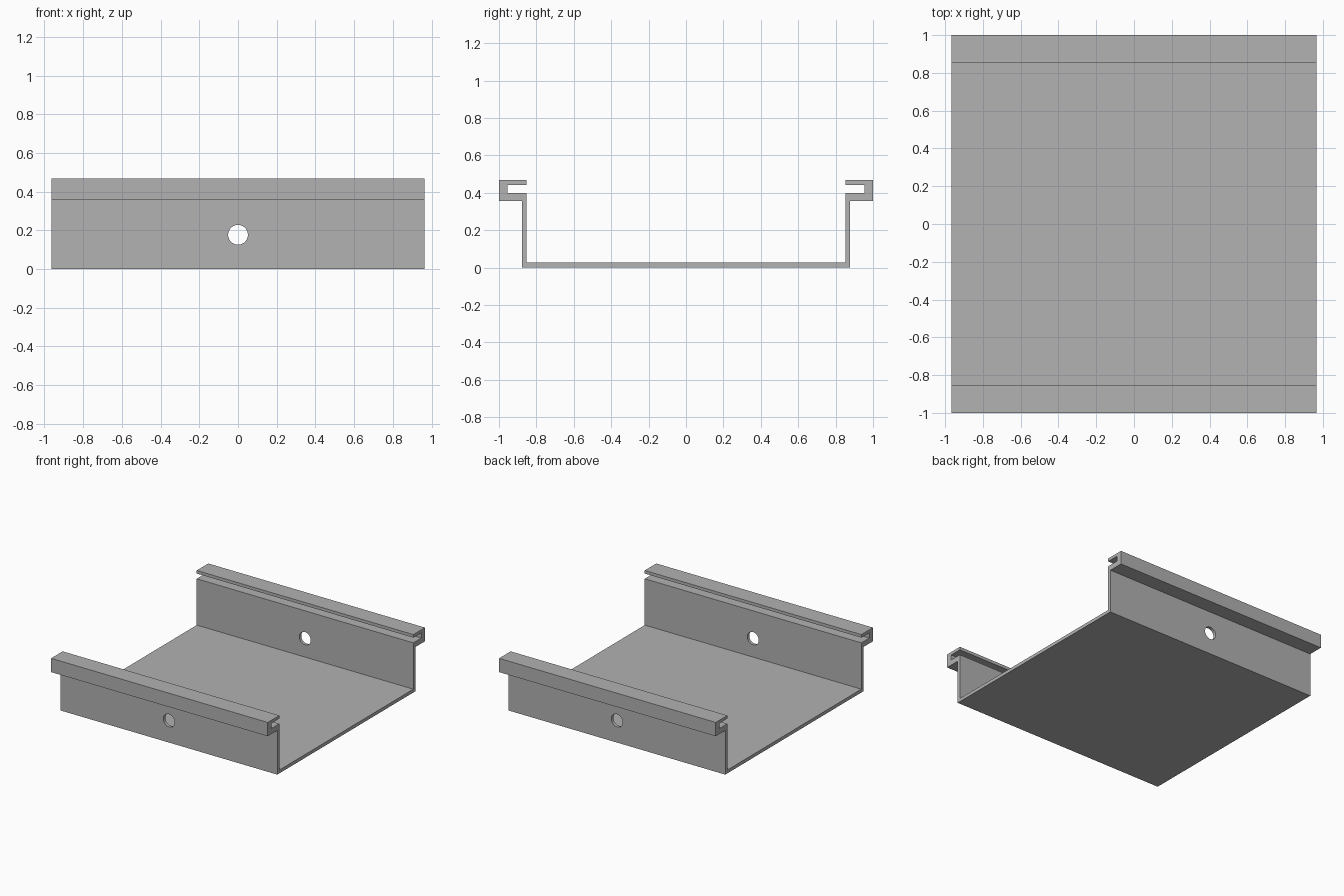
import bpy, bmesh, math

cube = bpy.data.objects.get("Cube")
if cube:
    bpy.data.objects.remove(cube, do_unlink=True)

HALF_LENGTH = 0.965
HOLE_RADIUS = 0.051
HOLE_HEIGHT = 0.177

grey = bpy.data.materials.new("plain grey")
grey.use_nodes = True
colour = (0.445, 0.445, 0.445, 1)
grey.diffuse_color = colour
grey.node_tree.nodes["Principled BSDF"].inputs["Base Color"].default_value = colour

# Half cross-section (y, z): floor, wall and slotted rail
half = [(0.878, 0), (0.878, 0.356), (1, 0.356), (1, 0.467),
        (0.853, 0.467), (0.853, 0.442), (0.954, 0.442), (0.954, 0.4),
        (0.853, 0.4), (0.853, 0.027)]
profile = half + [(-y, z) for y, z in reversed(half)]

# Extrude the mirrored cross-section along the channel
bm = bmesh.new()
face = bm.faces.new([bm.verts.new((-HALF_LENGTH, y, z)) for y, z in profile])
result = bmesh.ops.extrude_face_region(bm, geom=[face])
moved = [v for v in result["geom"] if isinstance(v, bmesh.types.BMVert)]
bmesh.ops.translate(bm, verts=moved, vec=(2 * HALF_LENGTH, 0, 0))
bmesh.ops.recalc_face_normals(bm, faces=bm.faces)
mesh = bpy.data.meshes.new("channel_tray")
bm.to_mesh(mesh)
bm.free()
mesh.materials.append(grey)
tray = bpy.data.objects.new("channel_tray", mesh)
bpy.context.collection.objects.link(tray)

# Round hole through both side walls
bpy.ops.mesh.primitive_cylinder_add(vertices=48, radius=HOLE_RADIUS, depth=2.4,
                                    location=(0, 0, HOLE_HEIGHT),
                                    rotation=(math.pi / 2, 0, 0))
cutter = bpy.context.object
cutter.name = "hole_cutter"
cutter.data.materials.append(grey)

cut = tray.modifiers.new("wall_holes", 'BOOLEAN')
cut.operation = 'DIFFERENCE'
cut.solver = 'EXACT'
cut.object = cutter
bpy.ops.object.select_all(action='DESELECT')
tray.select_set(True)
bpy.context.view_layer.objects.active = tray
bpy.ops.object.modifier_apply(modifier=cut.name)
bpy.data.objects.remove(cutter, do_unlink=True)

# Smooth hole walls, crisp profile edges
bpy.ops.object.shade_smooth_by_angle(angle=math.radians(30))
